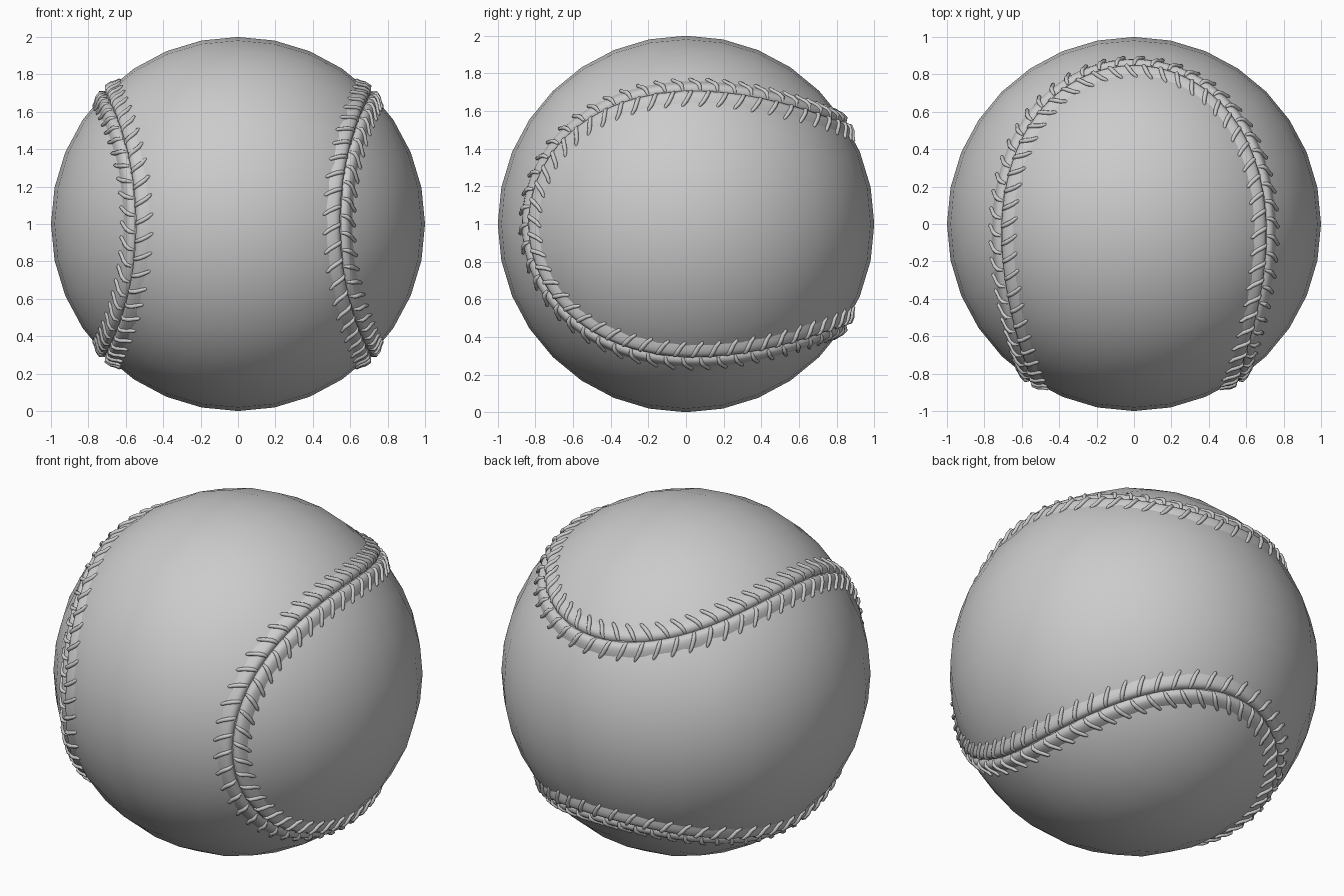
import bpy, bmesh, math
from mathutils import Vector

if "Cube" in bpy.data.objects:
    bpy.data.objects.remove(bpy.data.objects["Cube"])

CENTRE = Vector((0, 0, 1))


# Seam path on the unit sphere: the classic two-lobed closed curve about the y axis
def seam_dir(t):
    a, b = 0.77, 0.23
    c = 2 * math.sqrt(a * b)
    return Vector((a * math.cos(t) - b * math.cos(3 * t),
                   0.02 - c * math.cos(2 * t),
                   a * math.sin(t) + b * math.sin(3 * t))).normalized()


def seam_frame(t):
    p = seam_dir(t)
    tan = (seam_dir(t - 0.001) - seam_dir(t + 0.001)).normalized()
    return p, tan, p.cross(tan).normalized()


# Evenly spaced parameters along the seam
STEPS = 4000
lengths = [0.0]
for i in range(STEPS):
    d = seam_dir(math.tau * (i + 1) / STEPS) - seam_dir(math.tau * i / STEPS)
    lengths.append(lengths[-1] + d.length)


def even_params(n, shift=0.0):
    out, j = [], 0
    for k in range(n):
        target = lengths[-1] * (k + shift) / n
        while lengths[j + 1] < target:
            j += 1
        f = (target - lengths[j]) / (lengths[j + 1] - lengths[j])
        out.append(math.tau * (j + f) / STEPS)
    return out


# Raised leather lip profile: distance from the seam, radius from the centre
PROFILE = [(0, 0.994), (0.008, 1.006), (0.022, 1.014), (0.038, 1.014),
           (0.056, 1.007), (0.078, 0.996), (0.1, 0.982)]


def lip_radius(s):
    for (s0, r0), (s1, r1) in zip(PROFILE, PROFILE[1:]):
        if s <= s1:
            return r0 + (r1 - r0) * (s - s0) / (s1 - s0)
    return PROFILE[-1][1]


def mesh_object(name, bm):
    bmesh.ops.recalc_face_normals(bm, faces=bm.faces)
    me = bpy.data.meshes.new(name)
    bm.to_mesh(me)
    bm.free()
    ob = bpy.data.objects.new(name, me)
    bpy.context.collection.objects.link(ob)
    for p in me.polygons:
        p.use_smooth = True
    return ob


# Ball body: a quad sphere made from an evenly divided cube
bm = bmesh.new()
bmesh.ops.create_cube(bm, size=2)
bmesh.ops.subdivide_edges(bm, edges=bm.edges[:], cuts=7, use_grid_fill=True)
for v in bm.verts:
    v.co = Vector([math.tan(k * math.pi / 4) for k in v.co]).normalized() + CENTRE
mesh_object("ball_body", bm)

# Seam lips: the profile swept along the whole seam, one strip per side
bm = bmesh.new()
params = even_params(240)
for side in (-1, 1):
    rings = []
    for t in params:
        p, tan, nor = seam_frame(t)
        rings.append([bm.verts.new((p + nor * s * side).normalized() * r + CENTRE)
                      for s, r in PROFILE])
    for i, ring in enumerate(rings):
        nxt = rings[(i + 1) % len(rings)]
        for k in range(len(PROFILE) - 1):
            quad = (ring[k], ring[k + 1], nxt[k + 1], nxt[k])
            bm.faces.new(quad if side > 0 else quad[::-1])
lips = mesh_object("seam_lips", bm)

# Stitches: short tapered threads slanting away from the seam on both sides
cu = bpy.data.curves.new("stitches", 'CURVE')
cu.dimensions = '3D'
cu.bevel_depth = 0.011
cu.bevel_resolution = 2
cu.use_fill_caps = True
count = round(lengths[-1] / 0.093)
SHAPE = [(0.006, 0.0, -0.002, 0.7), (0.025, 0.006, 0.004, 1.0),
         (0.05, 0.018, 0.003, 1.1), (0.075, 0.034, 0.003, 1.0),
         (0.095, 0.05, 0.002, 0.85), (0.103, 0.057, -0.008, 0.5)]
for side in (-1, 1):
    for t in even_params(count, 0.25 + 0.25 * side):
        p, tan, nor = seam_frame(t)
        sp = cu.splines.new('POLY')
        sp.points.add(len(SHAPE) - 1)
        for pt, (s, lean, lift, rad) in zip(sp.points, SHAPE):
            r = max(lip_radius(s), 0.995) + lift
            co = (p + nor * s * side + tan * lean).normalized() * r + CENTRE
            pt.co = (*co, 1)
            pt.radius = rad
stitches = bpy.data.objects.new("stitches", cu)
bpy.context.collection.objects.link(stitches)
bpy.context.view_layer.objects.active = stitches
stitches.select_set(True)
bpy.ops.object.convert(target='MESH')
bpy.ops.object.shade_smooth_by_angle(angle=math.radians(50))
